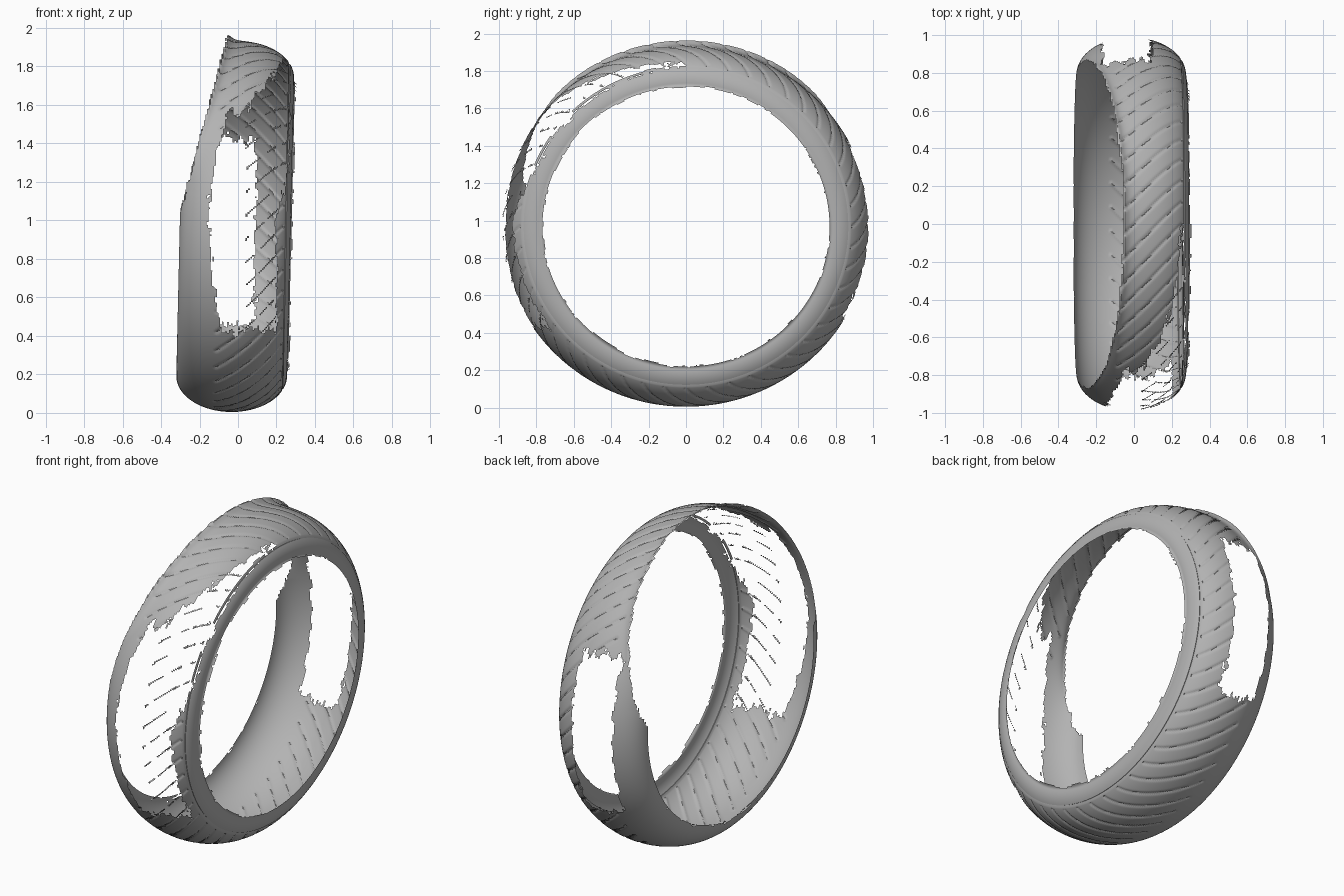
import bpy, bmesh
from math import sin, cos, pi, radians, exp
from mathutils import noise, Vector

if "Cube" in bpy.data.objects:
    bpy.data.objects.remove(bpy.data.objects["Cube"], do_unlink=True)

STEPS, ROWS = 720, 100          # around the wheel, across the tyre
T0, T1 = radians(-88), radians(102)
GROOVES = 48
MID_Z = 0.968


def clamp(v):
    return max(0.0, min(1.0, v))


def jag(a, b, scale):
    """Ragged-edge noise in the range -1..1."""
    return noise.noise(Vector((cos(a) * scale, sin(a) * scale, b * scale)))


def groove(a, t):
    """Depth 0..1 of the slanted tread grooves and the shoulder line."""
    if abs(t - radians(66)) < 0.022:
        return 0.8
    if not radians(-18) < t < radians(62):
        return 0.0
    phase = (a + 0.3 * sin(t)) * GROOVES / (2 * pi)
    off = abs(phase - round(phase))
    return clamp(1 - off / 0.1)


def cut_edge(z):
    """The open side runs off at a slant above mid height."""
    return max(-0.32, -0.3 + 0.27 * (z - 1.05))


def point(a, t):
    x = -0.015 + 0.288 * sin(t)
    r = 0.795 + 0.193 * cos(t) - 0.009 * groove(a, t)
    x += 0.03 * clamp((t - radians(94)) / 0.14) ** 2      # bead lip
    z = MID_Z + r * sin(a) * 0.975
    # torn edge curls outwards on the upper half
    curl = clamp((z - 1.15) / 0.5) * exp(-max(0, x - cut_edge(z)) / 0.025)
    r += 0.035 * curl
    x += 0.018 * sin(a)                                    # slight lean
    return Vector((x, r * cos(a), MID_Z + r * sin(a) * 0.975))


def kept(a, t):
    """Whether the skin exists here: open side, two torn holes, bead."""
    x, y, z = point(a, t)
    rough = jag(a, t, 9) + 0.6 * jag(a, t, 30)
    if x < cut_edge(z) + 0.008 * rough:
        return False
    if t > radians(97):
        return rough * 0.5 + 0.25 > (t - radians(97)) / 0.09
    if y < 0:
        left = -0.15 + 0.05 * ((z - 0.95) / 0.45) ** 2
        right = 0.2 + 0.065 * clamp((z - 1) / 0.3)
        low, high = 0.43, 1.57 + 1.4 * max(0, x - 0.05)
    else:
        left, right, low, high = -0.17, 0.09, 0.47, 1.43
    inside = (left < x + 0.02 * rough < right
              and low < z + 0.06 * rough < high)
    if not inside:
        return True
    # thin slivers of groove wall survive in the front hole
    return y < 0 and x > 0.04 and groove(a, t) > 0.6 and jag(a, t, 6) > -0.15


# tyre skin swept round the x axis
bm = bmesh.new()
verts = {}


def vert(i, j):
    key = (i % STEPS, j)
    if key not in verts:
        a = 2 * pi * key[0] / STEPS
        verts[key] = bm.verts.new(point(a, T0 + (T1 - T0) * j / ROWS))
    return verts[key]


for i in range(STEPS):
    for j in range(ROWS):
        a = 2 * pi * (i + 0.5) / STEPS
        t = T0 + (T1 - T0) * (j + 0.5) / ROWS
        if kept(a, t):
            bm.faces.new((vert(i, j), vert(i, j + 1),
                          vert(i + 1, j + 1), vert(i + 1, j)))

bmesh.ops.reverse_faces(bm, faces=[f for f in bm.faces if f.normal.length > 2])
bm.normal_update()
outward = sum(f.normal.dot(f.calc_center_median() - Vector((0, 0, MID_Z)))
              for f in bm.faces)
if outward < 0:
    bmesh.ops.reverse_faces(bm, faces=bm.faces[:])

mesh = bpy.data.meshes.new("tyre_skin")
bm.to_mesh(mesh)
bm.free()
tyre = bpy.data.objects.new("tyre_skin", mesh)
bpy.context.collection.objects.link(tyre)

# plain grey rubber
grey = bpy.data.materials.new("grey_rubber")
grey.use_nodes = True
colour = (0.45, 0.45, 0.45, 1)
grey.diffuse_color = colour
grey.node_tree.nodes["Principled BSDF"].inputs["Base Color"].default_value = colour
mesh.materials.append(grey)

bpy.ops.object.select_all(action="DESELECT")
tyre.select_set(True)
bpy.context.view_layer.objects.active = tyre
bpy.ops.object.shade_smooth_by_angle(angle=radians(40))
